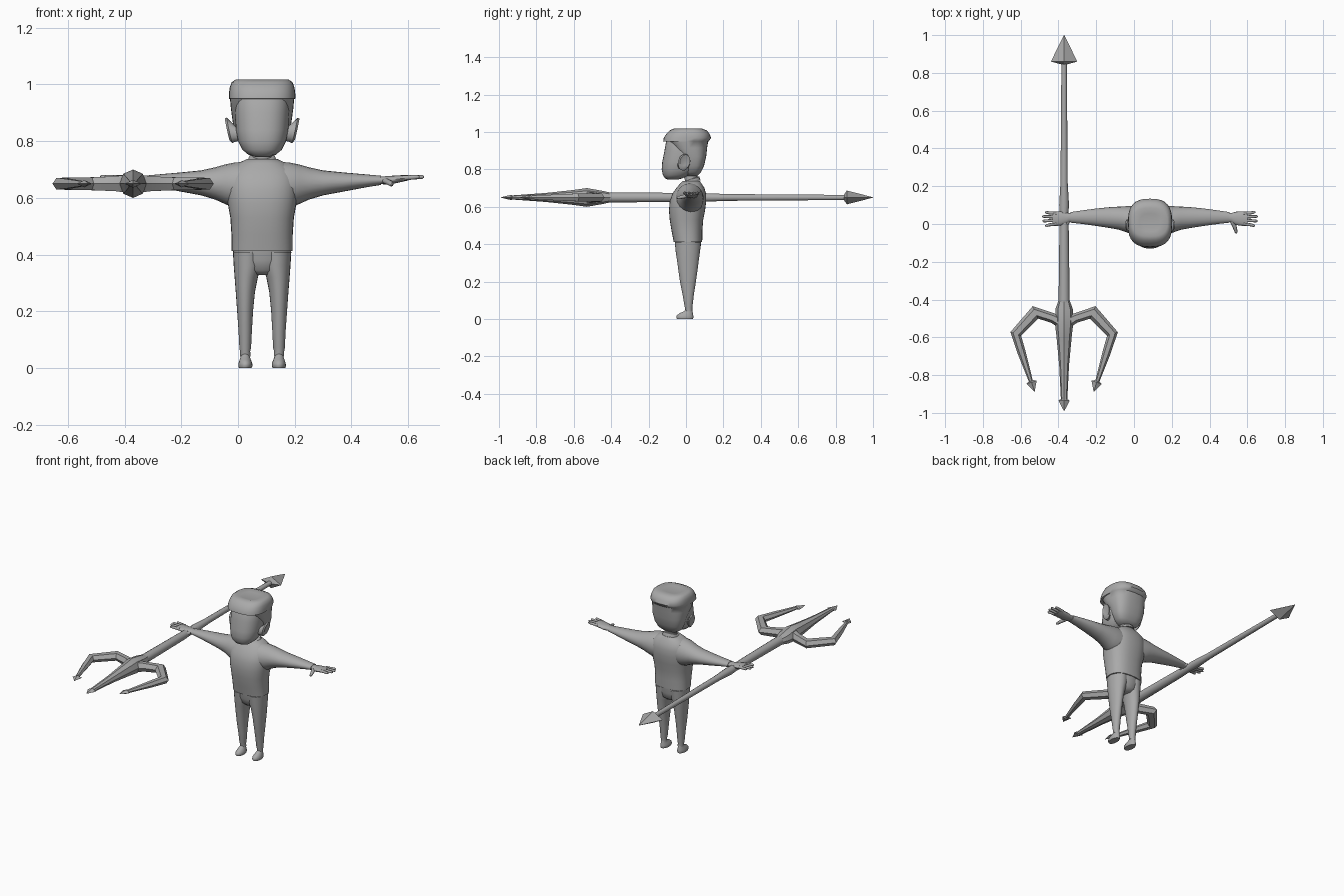
import bpy, bmesh, math
from mathutils import Vector

CX = 0.085          # centre line of the figure
SX, SZ = -0.37, 0.65  # axis of the trident

grey = bpy.data.materials.new("plain grey")
grey.diffuse_color = (0.4, 0.4, 0.4, 1)


def loft(name, rings, n=24, power=2.0, angle=50, mirror=None, phase=0.0):
    """Skin a row of rings given as (centre, half axis u, half axis v)."""
    for side in ((1,) if mirror is None else (1, -1)):
        bm = bmesh.new()
        rows = []
        for c, u, v in rings:
            row = []
            for i in range(n):
                a = 2 * math.pi * i / n + phase
                ca, sa = math.cos(a), math.sin(a)
                p = (Vector(c) + Vector(u) * math.copysign(abs(ca) ** (2 / power), ca)
                     + Vector(v) * math.copysign(abs(sa) ** (2 / power), sa))
                if side < 0:
                    p.x = 2 * mirror - p.x
                row.append(bm.verts.new(p))
            rows.append(row)
        for a, b in zip(rows, rows[1:]):
            for i in range(n):
                j = (i + 1) % n
                bm.faces.new((a[i], a[j], b[j], b[i]))
        bm.faces.new(rows[0])
        bm.faces.new(rows[-1])
        bmesh.ops.recalc_face_normals(bm, faces=bm.faces)
        label = name if mirror is None else name + ("_left" if side > 0 else "_right")
        me = bpy.data.meshes.new(label)
        bm.to_mesh(me)
        bm.free()
        me.materials.append(grey)
        ob = bpy.data.objects.new(label, me)
        bpy.context.collection.objects.link(ob)
        bpy.ops.object.select_all(action='DESELECT')
        ob.select_set(True)
        bpy.context.view_layer.objects.active = ob
        bpy.ops.object.shade_smooth_by_angle(angle=math.radians(angle))


def upright(rows, cx=None):
    """Rows of (z, x0, x1, y0, y1) become level rings."""
    return [(((a + b) / 2, (c + d) / 2, z), ((b - a) / 2, 0, 0), (0, (d - c) / 2, 0))
            for z, a, b, c, d in rows]


def centred(rows):
    """Rows of (z, half width, y0, y1) become level rings on the centre line."""
    return upright([(z, CX - h, CX + h, c, d) for z, h, c, d in rows])


def sideways(rows):
    """Rows of (x, y, z, ry, rz) become rings across the x axis."""
    return [((x, y, z), (0, ry, 0), (0, 0, rz)) for x, y, z, ry, rz in rows]


def tube(rows):
    """Rows of (x, y, z, width, height) become rings following a level path."""
    pts = [Vector(r[:3]) for r in rows]
    out = []
    for i, r in enumerate(rows):
        t = (pts[min(i + 1, len(pts) - 1)] - pts[max(i - 1, 0)]).normalized()
        s = t.cross(Vector((0, 0, 1))).normalized()
        out.append((pts[i], s * r[3], s.cross(t) * r[4]))
    return out


# Head
loft("head", centred([
    (0.745, 0.025, -0.095, -0.045), (0.752, 0.048, -0.112, -0.02), (0.77, 0.070, -0.124, 0.02),
    (0.80, 0.085, -0.130, 0.06), (0.84, 0.093, -0.127, 0.08), (0.90, 0.096, -0.115, 0.09),
    (0.95, 0.096, -0.106, 0.09), (0.98, 0.085, -0.09, 0.08)]), n=32, power=2.4)

# Hair: back and sides sweep up into an overhanging fringe
loft("hair", centred([
    (0.765, 0.045, 0.0, 0.06), (0.785, 0.075, -0.005, 0.08), (0.82, 0.092, -0.015, 0.097),
    (0.87, 0.104, -0.03, 0.108), (0.915, 0.110, -0.075, 0.113), (0.948, 0.113, -0.095, 0.118),
    (0.950, 0.117, -0.122, 0.122), (0.968, 0.117, -0.119, 0.134), (0.990, 0.114, -0.105, 0.126),
    (1.008, 0.107, -0.088, 0.112), (1.018, 0.092, -0.065, 0.085), (1.012, 0.055, -0.04, 0.055)]),
    n=32, power=2.7)

# Ears
loft("ear", [((CX + dx, -0.022 + (dx - 0.095) * 0.6, 0.83 + (dx - 0.095) * 0.4),
              (0, r, 0.2 * r), (0.3 * r, 0, 1.35 * r))
             for dx, r in ((0.085, 0.018), (0.103, 0.026), (0.115, 0.033), (0.123, 0.028), (0.119, 0.014))],
     n=14, mirror=CX)

# Neck and open collar
loft("neck", centred([(0.70, 0.042, -0.01, 0.07), (0.74, 0.034, -0.005, 0.062), (0.79, 0.036, -0.02, 0.06)]))
loft("collar", [((CX, 0.026, 0.728), (0.052, 0, 0), (0, 0.052, 0.014)),
                ((CX, 0.026, 0.745), (0.046, 0, 0), (0, 0.045, 0.016)),
                ((CX, 0.026, 0.748), (0.038, 0, 0), (0, 0.038, 0.014))], n=20)

# Sweater
loft("sweater", centred([
    (0.413, 0.102, -0.060, 0.080), (0.413, 0.108, -0.066, 0.086), (0.425, 0.108, -0.068, 0.087),
    (0.47, 0.108, -0.077, 0.087), (0.53, 0.112, -0.087, 0.092), (0.58, 0.121, -0.091, 0.102),
    (0.63, 0.126, -0.087, 0.108), (0.67, 0.124, -0.073, 0.107), (0.70, 0.110, -0.052, 0.099),
    (0.722, 0.085, -0.033, 0.085), (0.738, 0.052, -0.018, 0.074)]), n=32, power=2.4)

# Sleeves
loft("sleeve", sideways([
    (0.13, 0.018, 0.645, 0.075, 0.083), (0.18, 0.020, 0.644, 0.075, 0.081),
    (0.215, 0.026, 0.648, 0.068, 0.070), (0.25, 0.031, 0.651, 0.061, 0.057),
    (0.30, 0.034, 0.653, 0.055, 0.044), (0.37, 0.036, 0.656, 0.046, 0.034),
    (0.45, 0.036, 0.660, 0.035, 0.023), (0.505, 0.035, 0.662, 0.028, 0.016)]), n=20, mirror=CX)

# Hands
loft("palm", sideways([
    (0.49, 0.035, 0.662, 0.022, 0.013), (0.515, 0.034, 0.662, 0.024, 0.014),
    (0.54, 0.030, 0.663, 0.035, 0.015), (0.575, 0.028, 0.668, 0.038, 0.012),
    (0.602, 0.028, 0.671, 0.036, 0.009)]), n=16, mirror=CX)
for label, y0, y1, tip in (("index", 0.0, -0.009, 0.640), ("middle", 0.019, 0.016, 0.655),
                           ("ring", 0.037, 0.040, 0.656), ("little", 0.056, 0.062, 0.642)):
    loft(label + "_finger", tube([(0.58, y0, 0.670, 0.009, 0.009), (0.62, (y0 + y1) / 2, 0.673, 0.008, 0.008),
                                  (tip - 0.007, y1, 0.674, 0.007, 0.007), (tip, y1, 0.674, 0.003, 0.003)]),
         n=8, mirror=CX)
loft("thumb", tube([(0.52, 0.015, 0.660, 0.012, 0.011), (0.533, -0.015, 0.654, 0.011, 0.010),
                    (0.541, -0.042, 0.648, 0.008, 0.008), (0.542, -0.050, 0.647, 0.003, 0.003)]),
     n=8, mirror=CX)

# Trousers
loft("hips", centred([(0.328, 0.035, -0.025, 0.05), (0.345, 0.075, -0.045, 0.07),
                      (0.38, 0.100, -0.056, 0.078), (0.425, 0.103, -0.062, 0.082)]), n=32)
loft("trouser_leg", upright([
    (0.04, 0.126, 0.162, -0.003, 0.033), (0.06, 0.127, 0.163, -0.006, 0.034),
    (0.07, 0.124, 0.165, -0.008, 0.035), (0.13, 0.121, 0.168, -0.018, 0.042),
    (0.20, 0.117, 0.173, -0.032, 0.053), (0.27, 0.110, 0.178, -0.042, 0.063),
    (0.32, 0.100, 0.182, -0.049, 0.069), (0.36, 0.086, 0.185, -0.055, 0.075),
    (0.41, 0.082, 0.188, -0.060, 0.080)]), mirror=CX)

# Shoes
loft("shoe", upright([
    (0.0, 0.122, 0.167, -0.048, 0.037), (0.008, 0.119, 0.169, -0.052, 0.040),
    (0.018, 0.120, 0.168, -0.050, 0.039), (0.030, 0.125, 0.164, -0.036, 0.037),
    (0.042, 0.129, 0.160, -0.010, 0.035), (0.055, 0.131, 0.158, 0.0, 0.031)]), n=20, mirror=CX)

# Trident shaft, rear point, hub and middle prong
def along(rows):
    return tube([(SX, y, SZ, w, h) for y, w, h in rows])

loft("shaft", along([(0.88, 0.014, 0.014), (0.5, 0.017, 0.017), (0.22, 0.019, 0.019), (0.1, 0.026, 0.024),
                     (0.05, 0.022, 0.022), (-0.05, 0.025, 0.026), (-0.46, 0.030, 0.028)]), n=10)
loft("rear_point", along([(0.845, 0.015, 0.015), (0.86, 0.070, 0.037), (1.0, 0.001, 0.001)]),
     n=4, angle=20)
loft("hub", along([(-0.40, 0.028, 0.025), (-0.45, 0.046, 0.036), (-0.53, 0.048, 0.050),
                   (-0.60, 0.040, 0.040), (-0.75, 0.026, 0.024), (-0.93, 0.017, 0.011)]), n=8, angle=30)
loft("middle_tip", along([(-0.925, 0.015, 0.010), (-0.935, 0.030, 0.014), (-0.99, 0.001, 0.001)]),
     n=4, angle=20)

# Bent outer prongs with barbed tips
loft("side_prong", tube([
    (SX - 0.02, -0.52, SZ, 0.030, 0.036), (SX - 0.06, -0.498, SZ, 0.026, 0.030),
    (SX - 0.152, -0.468, SZ, 0.036, 0.026), (SX - 0.256, -0.582, SZ, 0.030, 0.024),
    (SX - 0.225, -0.68, SZ, 0.022, 0.019), (SX - 0.172, -0.845, SZ, 0.010, 0.009)]),
    n=6, angle=30, mirror=SX)
loft("side_tip", tube([
    (SX - 0.175, -0.83, SZ, 0.012, 0.010), (SX - 0.172, -0.838, SZ, 0.028, 0.013),
    (SX - 0.157, -0.888, SZ, 0.001, 0.001)]), n=4, angle=20, mirror=SX)
